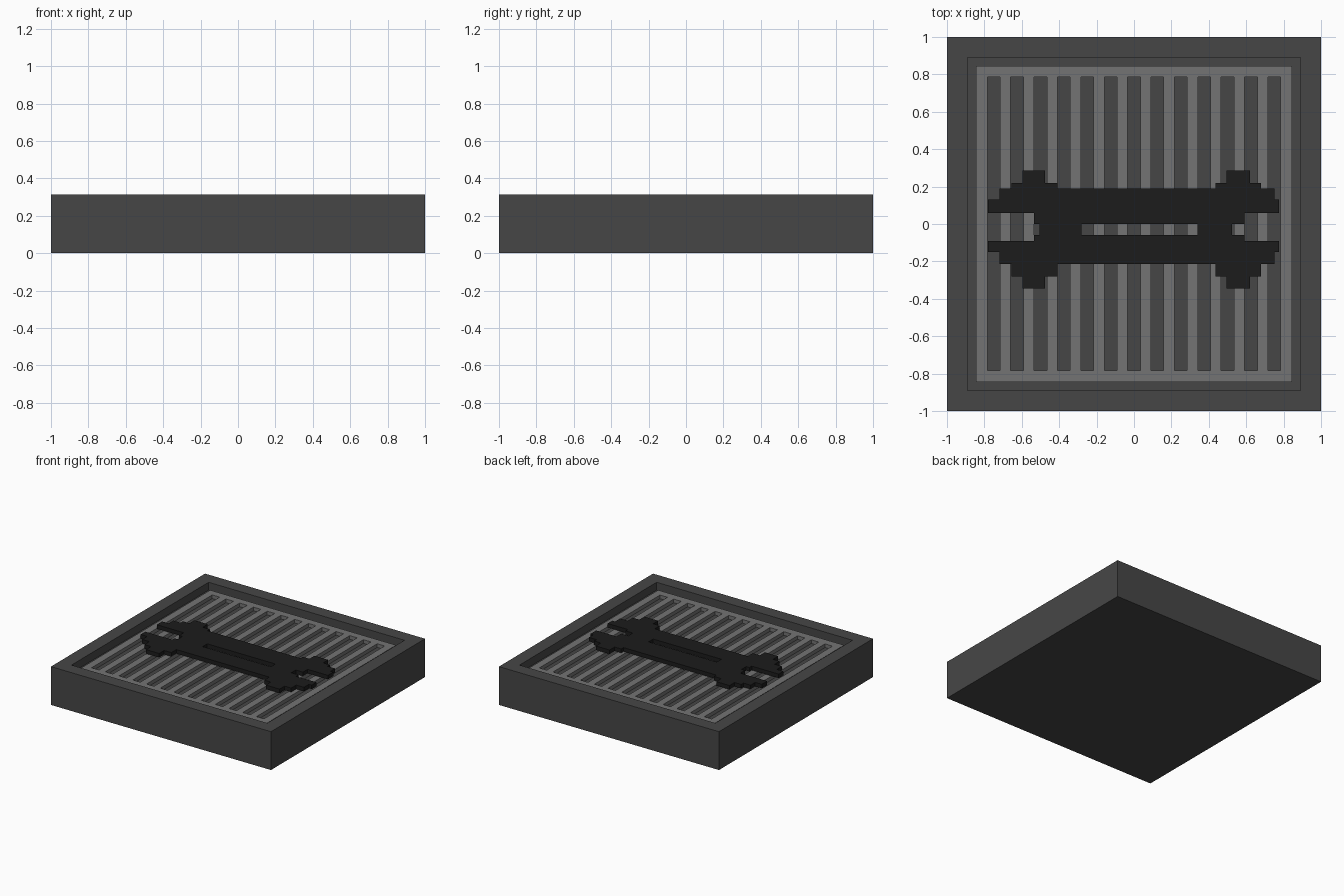
import bpy, bmesh

if "Cube" in bpy.data.objects:
    bpy.data.objects.remove(bpy.data.objects["Cube"], do_unlink=True)

TOP, PANEL_Z, FLOOR_Z = 0.315, 0.28, 0.25
INNER = 0.845


def material(name, value):
    mat = bpy.data.materials.new(name)
    mat.use_nodes = True
    color = (value, value, value, 1)
    mat.diffuse_color = color
    bsdf = mat.node_tree.nodes["Principled BSDF"]
    bsdf.inputs["Base Color"].default_value = color
    bsdf.inputs["Roughness"].default_value = 0.8
    return mat


def finish(name, bm, mat):
    bmesh.ops.recalc_face_normals(bm, faces=bm.faces)
    mesh = bpy.data.meshes.new(name)
    bm.to_mesh(mesh)
    bm.free()
    mesh.materials.append(mat)
    obj = bpy.data.objects.new(name, mesh)
    bpy.context.collection.objects.link(obj)
    return obj


def plate(name, loops, z0, z1, mat):
    """Extruded flat plate: first loop is the outline, the rest are holes."""
    bm = bmesh.new()
    for loop in loops:
        verts = [bm.verts.new((x, y, z0)) for x, y in loop]
        for a, b in zip(verts, verts[1:] + verts[:1]):
            bm.edges.new((a, b))
    bmesh.ops.triangle_fill(bm, use_beauty=True, edges=bm.edges[:], normal=(0, 0, 1))
    ext = bmesh.ops.extrude_face_region(bm, geom=bm.faces[:], use_keep_orig=True)
    top = [v for v in ext["geom"] if isinstance(v, bmesh.types.BMVert)]
    bmesh.ops.translate(bm, verts=top, vec=(0, 0, z1 - z0))
    return finish(name, bm, mat)


def rectangle(x0, x1, y0, y1):
    return [(x0, y0), (x1, y0), (x1, y1), (x0, y1)]


frame_gray = material("dark gray", 0.062)
panel_gray = material("medium gray", 0.175)
tool_black = material("near black", 0.0115)

# Square tray with a straight-walled recess in its top
bm = bmesh.new()
bmesh.ops.create_cube(bm, size=1)
bmesh.ops.scale(bm, verts=bm.verts, vec=(2, 2, TOP))
bmesh.ops.translate(bm, verts=bm.verts, vec=(0, 0, TOP / 2))
lid = max(bm.faces, key=lambda f: f.calc_center_median().z)
bmesh.ops.inset_individual(bm, faces=[lid], thickness=1 - INNER)
floor = bmesh.ops.extrude_discrete_faces(bm, faces=[lid])["faces"][0]
bmesh.ops.translate(bm, verts=floor.verts, vec=(0, 0, FLOOR_Z - TOP))
finish("tray_frame", bm, frame_gray)

# Slatted panel with thirteen slots open to the tray floor
slots = [rectangle(i * 0.125 - 0.034, i * 0.125 + 0.034, -0.782, 0.785)
         for i in range(-6, 7)]
plate("slatted_panel", [rectangle(-INNER, INNER, -INNER, INNER)] + slots,
      FLOOR_Z, PANEL_Z, panel_gray)

# Stepped double-ended wrench: upper half outline, mirrored for the lower half
MID = -0.03
left_end = [(-0.505, 0.03), (-0.535, 0.03), (-0.535, 0.09), (-0.78, 0.09),
            (-0.78, 0.16), (-0.72, 0.16), (-0.72, 0.22), (-0.655, 0.22),
            (-0.655, 0.25), (-0.595, 0.25), (-0.595, 0.315), (-0.475, 0.315),
            (-0.475, 0.25), (-0.41, 0.25), (-0.41, 0.22)]
right_end = [(0.435, 0.22), (0.435, 0.25), (0.495, 0.25), (0.495, 0.315),
             (0.62, 0.315), (0.62, 0.25), (0.68, 0.25), (0.68, 0.22),
             (0.75, 0.22), (0.75, 0.16), (0.775, 0.16), (0.775, 0.09),
             (0.59, 0.09), (0.59, 0.03), (0.525, 0.03)]
upper = left_end + right_end
# The lower jaw edge sits a little closer to the middle, as do the flanks
lower_height = {0.09: 0.06, 0.16: 0.12, 0.22: 0.185}
lower = [(x, -lower_height.get(y, y)) for x, y in reversed(upper)]
outline = [(x, y + MID) for x, y in upper + lower]
plate("wrench", [outline, rectangle(-0.28, 0.34, -0.06, 0.0)],
      PANEL_Z, TOP - 0.002, tool_black)
